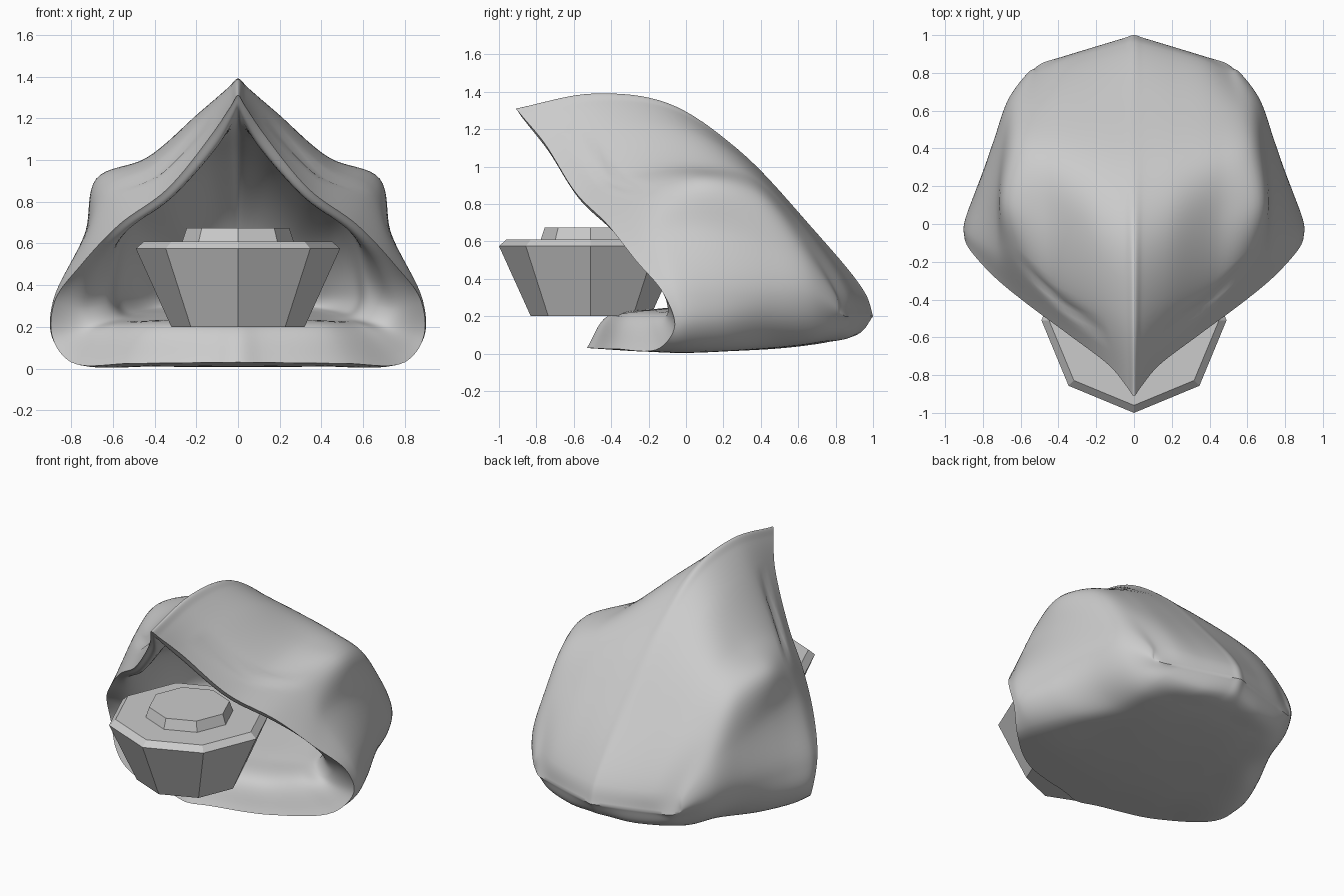
import bpy, bmesh, math
from mathutils import Vector as V

if "Cube" in bpy.data.objects:
    bpy.data.objects.remove(bpy.data.objects["Cube"])


def spline(pts, n, mirror=False):
    """Centripetal Catmull-Rom curve through every point."""
    flip = lambda v: V((-v.x, v.y, v.z))
    first = flip(pts[1]) if mirror else 2 * pts[0] - pts[1]
    last = flip(pts[-2]) if mirror else 2 * pts[-1] - pts[-2]
    p = [first] + list(pts) + [last]
    out = []
    for i in range(1, len(p) - 2):
        q = p[i - 1:i + 3]
        t = [0.0]
        for a, b in zip(q, q[1:]):
            t.append(t[-1] + max((b - a).length, 1e-4) ** 0.5)
        mix = lambda a, b, ta, tb, s: a * ((tb - s) / (tb - ta)) + b * ((s - ta) / (tb - ta))
        for k in range(n):
            s = t[1] + (t[2] - t[1]) * k / n
            a1, a2, a3 = (mix(q[m], q[m + 1], t[m], t[m + 1], s) for m in range(3))
            b1, b2 = mix(a1, a2, t[0], t[2], s), mix(a2, a3, t[1], t[3], s)
            out.append(mix(b1, b2, t[1], t[2], s))
    out.append(p[-2].copy())
    return out


def rounded(r):
    """Extra points beside the centre line, so ridges get a small radius."""
    return [r[0], r[0].lerp(r[1], .25)] + r[1:-1] + [r[-1].lerp(r[-2], .25), r[-1]]


def sheet(rings, n):
    """Smooth grid through a list of half rings."""
    rows = [spline(rounded(r), n, True) for r in rings]
    cols = [spline(list(c), n) for c in zip(*rows)]
    return [list(r) for r in zip(*cols)]


def ring(*pts):
    return [V(p) for p in pts]


# Half rings: ridge, upper side, shoulder, flank, bottom corner, base centre
rim = ring((0, -.91, 1.31), (.12, -.76, 1.13), (.34, -.59, .86), (.57, -.42, .69), (.75, -.27, .50),
           (.88, -.12, .32), (.89, -.06, .15), (.80, -.14, .03), (.5, -.38, .025), (0, -.53, .03))
outer = [
    rim,
    ring((0, -.5, 1.39), (.17, -.42, 1.22), (.42, -.32, .97), (.65, -.13, .845), (.73, -.13, .64),
         (.885, -.04, .33), (.89, 0, .15), (.77, 0, .025), (.4, -.1, .01), (0, -.2, .01)),
    ring((0, -.1, 1.34), (.19, -.05, 1.21), (.44, .03, 1.01), (.68, .11, .91), (.73, .14, .65),
         (.835, .16, .33), (.82, .19, .16), (.68, .22, .03), (.4, .2, .015), (0, .15, .01)),
    ring((0, .28, 1.09), (.22, .3, 1.04), (.44, .33, .96), (.63, .38, .85), (.70, .42, .58),
         (.74, .45, .33), (.70, .43, .17), (.55, .46, .05), (.35, .5, .03), (0, .5, .03)),
    ring((0, .65, .70), (.22, .63, .70), (.42, .62, .68), (.57, .6, .64), (.645, .64, .48),
         (.66, .67, .32), (.61, .68, .18), (.5, .7, .08), (.3, .73, .06), (0, .75, .06)),
    ring((0, .96, .32), (.2, .91, .32), (.38, .86, .33), (.5, .8, .34), (.54, .81, .29),
         (.55, .81, .24), (.51, .81, .18), (.44, .83, .13), (.22, .89, .10), (0, .93, .11)),
]
back = ring((0, 1, .2), (.2, .94, .2), (.38, .885, .2), (.49, .85, .2), (.53, .82, .22))
outer.append(back + back[::-1])

lip = ring((0, -.85, 1.24), (.1, -.72, 1.07), (.32, -.56, .82), (.54, -.39, .66), (.67, -.2, .48),
           (.74, -.1, .3), (.7, -.1, .21), (.6, -.17, .2), (.42, -.32, .2), (0, -.42, .2))
throat = ring((0, -.45, 1.13), (.15, -.4, 1.06), (.36, -.3, .86), (.52, -.15, .7), (.6, 0, .48),
              (.62, 0, .32), (.58, 0, .25), (.5, 0, .235), (.3, -.1, .24), (0, -.15, .24))
deep = [V((p.x * .9, p.y * .6 + .3, .48 + (p.z - .5) * .82)) for p in throat]
end = [V((p.x * .6, .55 - .25 * (p.z - .5), .43 + (p.z - .5) * .5)) for p in throat]
inner = [rim, lip, throat, deep, end, [V((0, .65, .38))] * 10]

# Shell with hollow mouth, mirrored across x
N = 8
skin, mouth = sheet(outer, N), sheet(inner, N)
for r, row in enumerate(skin):          # curved brow crease on each side
    for c, p in enumerate(row):
        j = c / N - 1
        if 0.9 < j < 2.9:
            d = r / N - (.5 + .2 * (j - 1))
            depth = .024 * math.exp(-(d / .11) ** 2) * math.sin(math.pi * (j - .9) / 2)
            p -= V((.5, -.2, .8)) * depth

bm = bmesh.new()
for grid in (skin, mouth):
    for sx in (1, -1):
        vs = [[bm.verts.new((sx * p.x, p.y, max(p.z, 0))) for p in row] for row in grid]
        for a, b in zip(vs, vs[1:]):
            for k in range(len(a) - 1):
                bm.faces.new((a[k], a[k + 1], b[k + 1], b[k]))
bmesh.ops.remove_doubles(bm, verts=bm.verts[:], dist=.0008)
bmesh.ops.dissolve_degenerate(bm, edges=bm.edges[:], dist=.0005)
bmesh.ops.recalc_face_normals(bm, faces=bm.faces[:])
me = bpy.data.meshes.new("hooded_shell")
bm.to_mesh(me)
bm.free()
shell = bpy.data.objects.new("hooded_shell", me)
bpy.context.collection.objects.link(shell)
bpy.context.view_layer.objects.active = shell
shell.select_set(True)
bpy.ops.object.shade_smooth_by_angle(angle=math.radians(45))


def octagon_stack(name, levels, y):
    """Flat-faced eight-sided body from (radius, height) levels."""
    bm = bmesh.new()
    loops = [[bm.verts.new((r * math.sin(k * math.pi / 4), y - r * math.cos(k * math.pi / 4), z))
              for k in range(8)] for r, z in levels]
    for a, b in zip(loops, loops[1:]):
        for k in range(8):
            bm.faces.new((a[k], a[k - 7], b[k - 7], b[k]))
    bm.faces.new(loops[0][::-1])
    bm.faces.new(loops[-1])
    bmesh.ops.recalc_face_normals(bm, faces=bm.faces[:])
    me = bpy.data.meshes.new(name)
    bm.to_mesh(me)
    bm.free()
    bpy.context.collection.objects.link(bpy.data.objects.new(name, me))


# Eight-sided tapered block with a raised cap, held in the mouth
octagon_stack("tapered_block", [(.32, .2), (.49, .575), (.45, .61)], -.51)
octagon_stack("block_cap", [(.27, .60), (.245, .675)], -.51)
